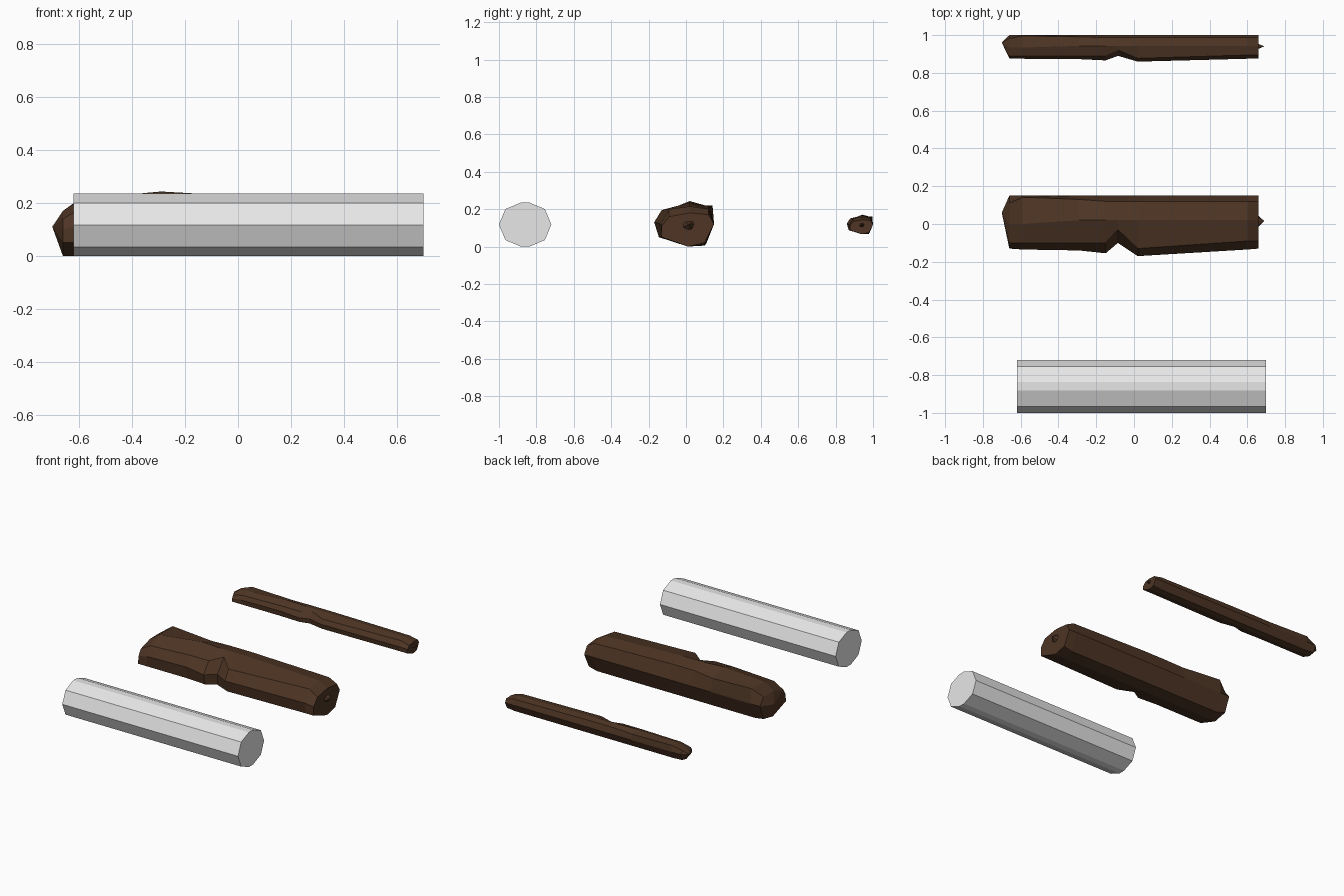
import bpy, bmesh, math

if "Cube" in bpy.data.objects:
    bpy.data.objects.remove(bpy.data.objects["Cube"])


def material(name, rgb):
    m = bpy.data.materials.new(name)
    m.diffuse_color = (*rgb, 1)
    m.use_nodes = True
    m.node_tree.nodes["Principled BSDF"].inputs["Base Color"].default_value = m.diffuse_color
    return m


bark = material("dark brown bark", (0.077, 0.036, 0.018))
grey = material("light grey", (0.8, 0.8, 0.8))


def loft(name, rings, mat, tips=()):
    """Skin rings of 3D points; each end closes with a flat face or a tip fan."""
    bm = bmesh.new()
    loops = [[bm.verts.new(p) for p in ring] for ring in rings]
    n = len(loops[0])
    for a, b in zip(loops, loops[1:]):
        for i in range(n):
            j = (i + 1) % n
            bm.faces.new((a[i], a[j], b[j], b[i]))
    if tips:
        for ring, tip in zip((loops[0], loops[-1]), tips):
            t = bm.verts.new(tip)
            for i in range(n):
                bm.faces.new((ring[i], ring[(i + 1) % n], t))
    else:
        bm.faces.new(loops[0])
        bm.faces.new(loops[-1])
    bmesh.ops.recalc_face_normals(bm, faces=bm.faces)
    me = bpy.data.meshes.new(name)
    bm.to_mesh(me)
    bm.free()
    me.materials.append(mat)
    ob = bpy.data.objects.new(name, me)
    bpy.context.collection.objects.link(ob)
    return ob


# Plain log: octagon split at the middle and widened by a short flat
R, FLAT = 0.1175, 0.0225
outline = []
for k in (-2, -1, 0, 1, 2, 2, 3, 4, 5, 6):
    a = k * math.pi / 4
    outline.append([R * math.cos(a), R * math.sin(a)])
for i, p in enumerate(outline):
    p[0] += FLAT if i < 5 else -FLAT
loft("plain_log", [[(x, y - 0.86, z + R) for y, z in outline] for x in (-0.62, 0.70)], grey)

# Carved logs: base section (front, front upper, top, back upper, back, back low, bottom, front low)
base = [(-0.14, 0.13), (-0.10, 0.195), (0.02, 0.235), (0.12, 0.215),
        (0.15, 0.12), (0.10, 0.005), (0.01, 0.0), (-0.13, 0.05)]
# Stations along the length with the points that depart from the base section
stations = [
    (-0.66, {0: (-0.125, 0.10), 1: (-0.10, 0.14), 2: (0.0, 0.17), 3: (0.11, 0.17), 5: (0.11, 0.02)}),
    (-0.59, {0: (-0.135, 0.12), 1: (-0.10, 0.18), 2: (0.0, 0.215), 3: (0.142, 0.22)}),
    (-0.29, {2: (0.02, 0.243), 3: (0.13, 0.205)}),
    (-0.15, {0: (-0.155, 0.12), 7: (-0.14, 0.05)}),
    (-0.085, {0: (-0.10, 0.12), 1: (-0.03, 0.21), 7: (-0.10, 0.05)}),
    (0.02, {0: (-0.17, 0.13), 1: (-0.13, 0.195), 7: (-0.145, 0.05)}),
    (0.60, {0: (-0.135, 0.12), 1: (-0.09, 0.20), 2: (0.02, 0.215), 3: (0.12, 0.20)}),
    (0.66, {0: (-0.13, 0.11), 1: (-0.09, 0.16), 2: (0.02, 0.18), 3: (0.12, 0.17), 5: (0.10, 0.02)}),
]
rings = [[(x, *changes.get(i, p)) for i, p in enumerate(base)] for x, changes in stations]
# Small knot on the right end
rings.append([(0.66, 0.015 + (y - 0.015) * 0.2, 0.12 + (z - 0.12) * 0.25) for _, y, z in rings[-1]])
thick = loft("thick_log", rings, bark, ((-0.70, 0.06, 0.11), (0.69, 0.015, 0.12)))

# Thin log: same shape, slimmer, set behind
thin = bpy.data.objects.new("thin_log", thick.data.copy())
bpy.context.collection.objects.link(thin)
thin.scale = (1, 0.4375, 0.43)
thin.location = (0, 0.934, 0.066)
